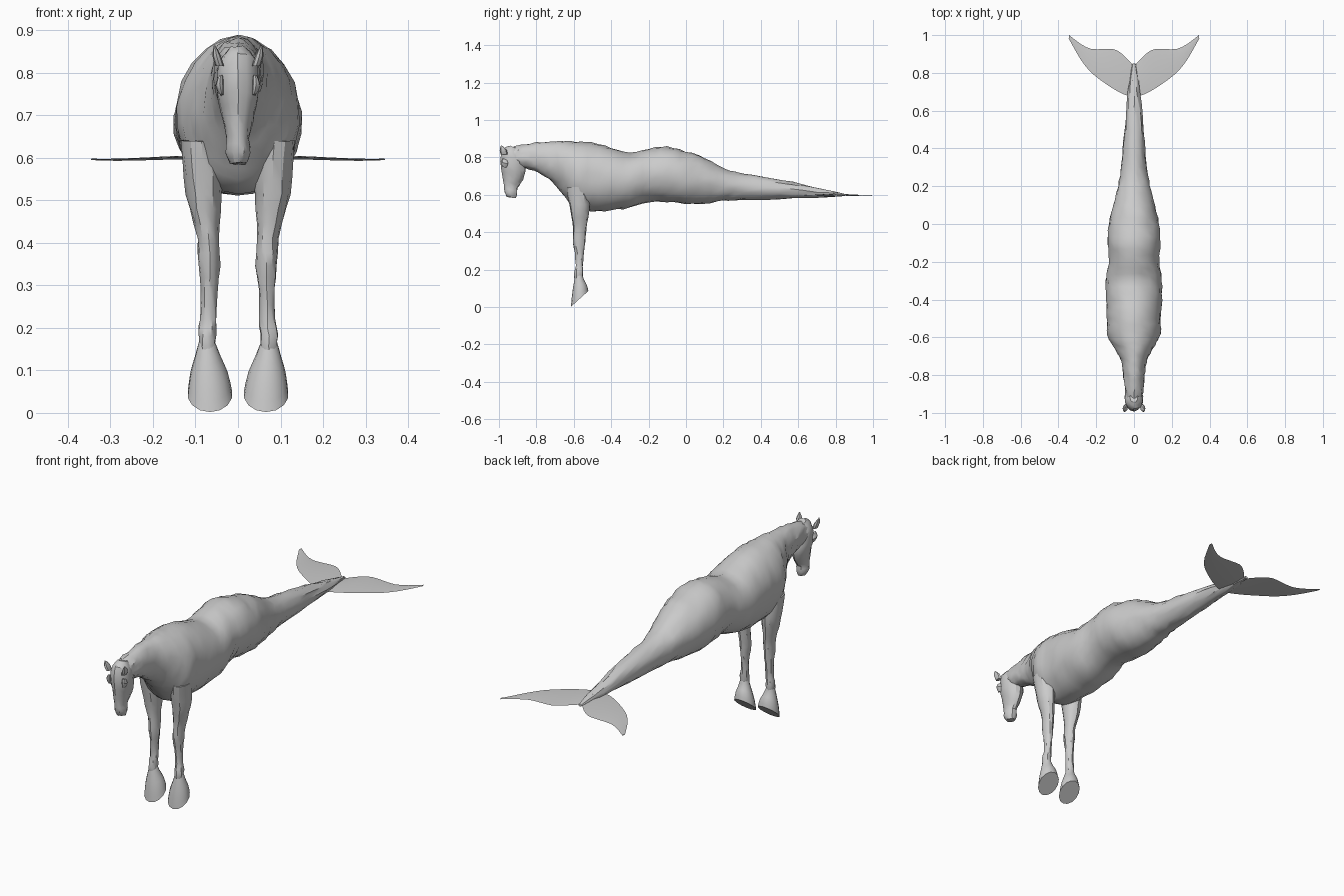
import bpy, bmesh, math, random
from mathutils import Vector

random.seed(4)
grey = bpy.data.materials.new("plain grey")
grey.diffuse_color = (0.6, 0.6, 0.6, 1)


def finish(bm, name, angle=32):
    bmesh.ops.recalc_face_normals(bm, faces=bm.faces)
    me = bpy.data.meshes.new(name)
    bm.to_mesh(me)
    bm.free()
    ob = bpy.data.objects.new(name, me)
    bpy.context.collection.objects.link(ob)
    me.materials.append(grey)
    bpy.ops.object.select_all(action='DESELECT')
    ob.select_set(True)
    bpy.context.view_layer.objects.active = ob
    bpy.ops.object.shade_smooth_by_angle(angle=math.radians(angle))
    return ob


def spline(rows, steps):
    """Catmull-Rom interpolation between the section rows."""
    out = []
    for i in range(len(rows) - 1):
        a, b, c, d = (rows[max(0, min(len(rows) - 1, i + k))] for k in (-1, 0, 1, 2))
        for s in range(steps):
            t = s / steps
            out.append([0.5 * (2 * q + (r - p) * t + (2 * p - 5 * q + 4 * r - w) * t * t
                               + (3 * q - p - 3 * r + w) * t ** 3)
                        for p, q, r, w in zip(a, b, c, d)])
    out.append(list(rows[-1]))
    return out


def loft(name, rows, sides=16, steps=2, rough=0.0):
    """Each row: upper y, z, lower y, z, centre x, half width."""
    bm = bmesh.new()
    rings = []
    for y1, z1, y2, z2, cx, w in spline(rows, steps):
        top, low = Vector((cx, y1, z1)), Vector((cx, y2, z2))
        mid, half = (top + low) / 2, (top - low) / 2
        amount = min(rough, 0.1 * w)
        ring = []
        for k in range(sides):
            a = 2 * math.pi * k / sides
            p = mid + half * math.cos(a) + Vector((w * math.sin(a), 0, 0))
            p += Vector([random.uniform(-amount, amount) for _ in range(3)])
            ring.append(bm.verts.new(p))
        rings.append(ring)
    for r, s in zip(rings, rings[1:]):
        for k in range(sides):
            n = (k + 1) % sides
            bm.faces.new((r[k], r[n], s[n], s[k]))
    bm.faces.new(rings[0])
    bm.faces.new(rings[-1])
    return finish(bm, name)


# Body: tail stem, haunch, barrel, chest and neck in one skin
sections = [
    (.85, .605, .85, .594, .008), (.70, .638, .70, .586, .032),
    (.50, .680, .50, .577, .050), (.30, .713, .30, .572, .068),
    (.20, .742, .20, .567, .085), (.10, .798, .10, .555, .110),
    (0, .832, 0, .550, .134), (-.10, .858, -.10, .562, .140),
    (-.20, .845, -.20, .562, .133), (-.30, .822, -.30, .533, .149),
    (-.40, .852, -.40, .516, .148), (-.50, .878, -.50, .510, .143),
    (-.59, .884, -.58, .522, .140), (-.65, .885, -.635, .572, .112),
    (-.72, .884, -.69, .645, .074), (-.80, .880, -.75, .697, .060),
    (-.88, .867, -.81, .730, .053), (-.955, .845, -.87, .745, .045)]
loft("body", [(a, b, c, d, 0, w) for a, b, c, d, w in sections], 22, 3, .004)

# Head: poll down to the muzzle
loft("head", [(-.945, .862, -.895, .850, 0, .022), (-.978, .845, -.868, .800, 0, .044),
              (-.992, .800, -.860, .745, 0, .050), (-.990, .755, -.864, .700, 0, .046),
              (-.982, .705, -.882, .665, 0, .035), (-.975, .655, -.900, .635, 0, .027),
              (-.970, .615, -.902, .606, 0, .029), (-.958, .589, -.910, .583, 0, .018)],
     14, 2, .002)

for side, label in ((-1, "left"), (1, "right")):
    # Foreleg: shoulder, forearm, knee, cannon, fetlock
    leg = [(-.64, .64, -.52, .64, .085, .050), (-.625, .55, -.515, .55, .082, .046),
           (-.612, .48, -.523, .48, .078, .037), (-.603, .41, -.534, .41, .070, .026),
           (-.604, .345, -.540, .345, .067, .025), (-.594, .29, -.546, .29, .068, .019),
           (-.590, .22, -.552, .22, .070, .019), (-.598, .18, -.550, .19, .073, .021),
           (-.594, .14, -.553, .15, .072, .019)]
    loft(label + "_foreleg", [(a, b, c, d, x * side, w) for a, b, c, d, x, w in leg],
         12, 2, .002)

    # Hoof: flared, with a sole rising towards the heel
    hoof = [(-.593, .165, -.553, .170, .073, .019), (-.602, .115, -.545, .145, .071, .031),
            (-.610, .060, -.530, .118, .068, .045), (-.615, .002, -.522, .086, .066, .053)]
    loft(label + "_hoof", [(a, b, c, d, x * side, w) for a, b, c, d, x, w in hoof], 14, 2)

    # Ear: narrow pointed leaf
    loft(label + "_ear", [(-.990, .815, -.955, .815, side * .043, .010),
                          (-.996, .838, -.958, .840, side * .050, .010),
                          (-.990, .863, -.984, .863, side * .055, .002)], 8, 2)

    # Brow over the eye
    loft(label + "_brow", [(-.982, .795, -.955, .785, side * .040, .005),
                           (-.988, .775, -.950, .765, side * .043, .010),
                           (-.982, .750, -.958, .745, side * .038, .004)], 8, 2)

    # Tail fluke: thin swept blade
    blade = [(0, .835, .012, .675), (.030, .868, .050, .685), (.065, .902, .100, .710),
             (.105, .925, .175, .760), (.165, .926, .235, .810), (.228, .927, .285, .875),
             (.285, .955, .325, .945), (.343, 1.0, .346, .982)]
    bm = bmesh.new()
    rows = []
    for i, (x1, y1, x2, y2) in enumerate(spline(blade, 2)):
        t = .005 * (1 - i / 16) + .001
        lift = .598 + .003 * math.sin(i * .4)
        mx, my = (x1 + x2) / 2, (y1 + y2) / 2
        rows.append([bm.verts.new((side * x, y, z)) for x, y, z in
                     ((x1, y1, lift), (mx, my, lift + t), (x2, y2, lift), (mx, my, lift - t))])
    for r, s in zip(rows, rows[1:]):
        for k in range(4):
            n = (k + 1) % 4
            bm.faces.new((r[k], r[n], s[n], s[k]))
    bm.faces.new(rows[0])
    bm.faces.new(rows[-1])
    finish(bm, label + "_tail_fluke")
